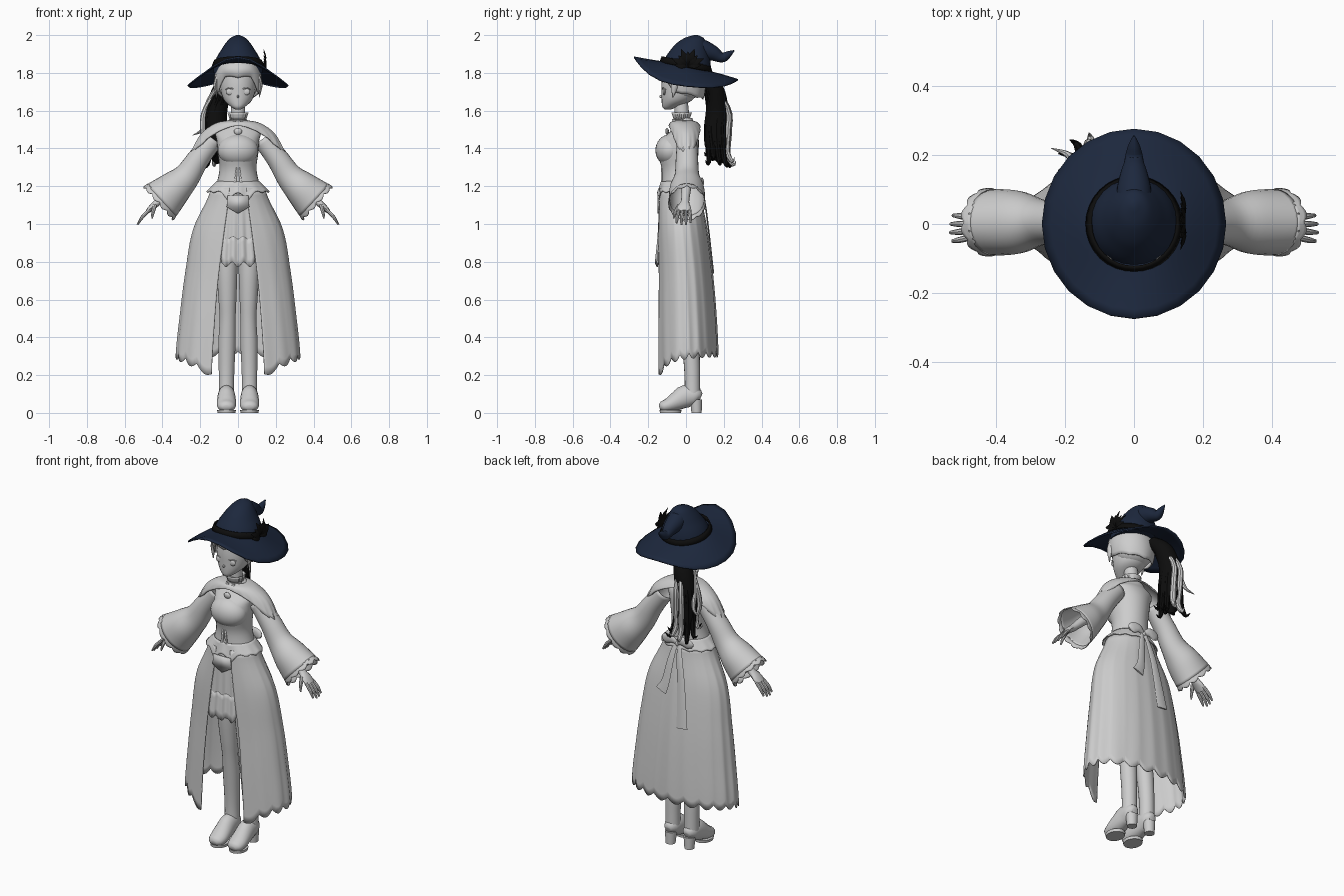
import bpy, bmesh, math, random
from math import sin, cos, pi, exp
from mathutils import Vector, Matrix

random.seed(4)
cube = bpy.data.objects.get("Cube")
if cube:
    bpy.data.objects.remove(cube)


def material(name, color):
    m = bpy.data.materials.new(name)
    m.use_nodes = True
    m.diffuse_color = (*color, 1)
    m.node_tree.nodes["Principled BSDF"].inputs["Base Color"].default_value = (*color, 1)
    return m


GREY = material("pale grey", (0.61, 0.61, 0.61))
NAVY = material("navy felt", (0.012, 0.021, 0.047))
BLACK = material("black", (0.004, 0.004, 0.004))
X, Y = Vector((1, 0, 0)), Vector((0, 1, 0))
parts = []


def finish(name, bm, mat, thick=0):
    bmesh.ops.recalc_face_normals(bm, faces=bm.faces)
    mesh = bpy.data.meshes.new(name)
    bm.to_mesh(mesh)
    bm.free()
    mesh.materials.append(mat)
    ob = bpy.data.objects.new(name, mesh)
    bpy.context.collection.objects.link(ob)
    if thick:
        mod = ob.modifiers.new("thickness", "SOLIDIFY")
        mod.thickness = thick
        mod.offset = 0
    parts.append(ob)
    return ob


def spline(keys, t):
    """Smooth interpolation through evenly spaced key tuples."""
    s = min(max(t, 0), 1) * (len(keys) - 1)
    i = min(int(s), len(keys) - 2)
    f = s - i
    a, b, c, d = (keys[min(max(j, 0), len(keys) - 1)] for j in range(i - 1, i + 3))
    return [q + f / 2 * (r - p + f * (2 * p - 5 * q + 4 * r - w + f * (3 * (q - r) + w - p)))
            for p, q, r, w in zip(a, b, c, d)]


def surface(name, f, nu, nv, mat, wrap=True, caps=False, thick=0):
    """Grid surface from f(u, v); u runs around, v runs along."""
    bm = bmesh.new()
    cols = nu if wrap else nu + 1
    rows = [[bm.verts.new(f(i / nu, j / nv)) for i in range(cols)] for j in range(nv + 1)]
    for r0, r1 in zip(rows, rows[1:]):
        for i in range(nu):
            k = (i + 1) % cols
            bm.faces.new((r0[i], r0[k], r1[k], r1[i]))
    if caps:
        bm.faces.new(rows[0])
        bm.faces.new(rows[-1])
    return finish(name, bm, mat, thick)


def tube(name, keys, mat, n=12, steps=14, ref=X, caps=True, thick=0):
    """Tube along x, y, z keys with two radii; the second radius lies along ref."""
    def f(u, v):
        x, y, z, a, b = spline(keys, v)
        t = Vector(spline(keys, v + .01)[:3]) - Vector(spline(keys, v - .01)[:3])
        t.normalize()
        side = t.cross(ref).normalized()
        up = side.cross(t)
        return Vector((x, y, z)) + side * max(a, .001) * cos(u * 2 * pi) + up * max(b, .001) * sin(u * 2 * pi)
    return surface(name, f, n, steps, mat, True, caps, thick)


def stack(name, keys, mat, n=24, steps=24):
    """Closed body of level ellipses: x, y, z, x radius, y radius."""
    def f(u, v):
        x, y, z, a, b = spline(keys, v)
        return Vector((x + a * sin(u * 2 * pi), y - b * cos(u * 2 * pi), z))
    return surface(name, f, n, steps, mat, True, True)


def ball(name, pos, size, mat, n=16):
    bm = bmesh.new()
    bmesh.ops.create_uvsphere(bm, u_segments=n, v_segments=n // 2 + 2, radius=1,
                              matrix=Matrix.Translation(pos) @ Matrix.Diagonal((*size, 1)))
    return finish(name, bm, mat)


def plate(name, outline, y, mat):
    bm = bmesh.new()
    bm.faces.new([bm.verts.new((x, y, z)) for x, z in outline])
    return finish(name, bm, mat, .008)


# Hat: drooping brim, round crown with a bent tip, band and leaf spray
def brim(u, v):
    c = cos(u * 2 * pi)
    inner = 1.832 + .025 * c
    outer = 1.73 + .03 * (c + c ** 2 + c ** 3) + .063 * c ** 4
    return Vector(((.115 + .15 * v) * sin(u * 2 * pi), -(.115 + .16 * v) * c, inner + (outer - inner) * v ** 1.2))


surface("hat_brim", brim, 24, 6, NAVY, thick=.008)
stack("hat_crown", [(0, 0, 1.8, .13, .13), (0, .003, 1.84, .128, .128), (0, .008, 1.88, .114, .118),
                    (0, .017, 1.92, .09, .1), (0, .028, 1.955, .067, .08), (0, .043, 1.985, .04, .05),
                    (0, .052, 2, .008, .01)], NAVY)
tip = [(.05, 1.94, .05), (.1, 1.92, .05), (.145, 1.903, .04), (.178, 1.885, .029), (.2, 1.883, .025),
       (.227, 1.9, .017), (.255, 1.918, .003)]
tube("hat_tip", [(0, y, z, r, r) for y, z, r in tip], NAVY, 20, 20)


def band(u, v):
    c, r = cos(u * 2 * pi), .137 - .012 * v
    return Vector((r * sin(u * 2 * pi), -r * c, 1.83 + .025 * c + .032 * v))


surface("hat_band", band, 32, 2, BLACK, thick=.008)
for i in range(9):
    a = -1.6 + i * .4
    L = .07 + .02 * (i % 2)
    base, end = Vector((.133, .01, 1.84)), Vector((.135, .01 + L * sin(a), 1.843 + L * cos(a)))
    mid = base.lerp(end, .5) + X * .012
    tube(f"hat_leaf_{i}", [(*base, .006, .003), (*mid, .018, .004), (*end, .001, .001)],
         BLACK, 6, 6, Vector((1, 0, .3)))

# Head, face and hair
stack("head", [(0, -.097, 1.605, .012, .014), (0, -.085, 1.62, .036, .04), (0, -.052, 1.65, .07, .077),
               (0, -.036, 1.69, .088, .094), (0, -.03, 1.75, .096, .1), (0, -.02, 1.81, .09, .1),
               (0, -.02, 1.86, .05, .06)], GREY)
ball("nose", (0, -.131, 1.675), (.005, .01, .008), GREY, 8)
ball("mouth", (0, -.12, 1.64), (.012, .004, .003), GREY, 8)
for s in (-1, 1):
    ball("eye", (s * .042, -.115, 1.7), (.022, .008, .018), GREY)
    tube("eyelid", [(s * .02, -.126, 1.712, .002, .002), (s * .043, -.124, 1.721, .003, .003),
                    (s * .066, -.106, 1.712, .002, .002)], GREY, 6, 8, Y)
    tube("side_lock", [(s * .1, -.06, 1.8, .012, .02), (s * .119, -.06, 1.74, .011, .02),
                       (s * .112, -.07, 1.67, .002, .003)], GREY, 8, 10, Y)


def hair(u, v):
    a = pi - abs(u - .5) * 2 * pi
    low = 1.775 - .085 * min(1, max(0, (a - .7) / .5)) - .03 * max(0, -cos(a)) + .008 * abs(sin(a * 4))
    bulge = .1 + .022 * sin(pi * min(1, v * .85))
    ang = u * 2 * pi
    return Vector((bulge * sin(ang), -.022 - bulge * cos(ang), 1.855 + (low - 1.855) * v))


surface("hair_cap", hair, 48, 10, GREY, thick=.008)
ball("hair_nape", (0, -.005, 1.715), (.1, .085, .06), GREY)

# Ponytail with loose strands
tail = [(-.05, .09, 1.78, .03), (-.085, .15, 1.71, .05), (-.115, .165, 1.6, .06), (-.12, .16, 1.5, .065),
        (-.115, .168, 1.4, .062), (-.11, .185, 1.32, .01)]
tube("ponytail", [(x, y, z, r, r) for x, y, z, r in tail], BLACK, 14, 20)
for i in range(11):
    a = i * 2 * pi / 11
    dx, dy = cos(a), sin(a)
    end = 1.3 + random.random() * .08
    pale = i in (2, 3, 6)
    k = 1.15 if pale else .85
    tube(f"ponytail_strand_{i}",
         [(-.06 + .02 * dx, .11 + .02 * dy, 1.76, .008, .008),
          (-.115 + .052 * k * dx, .165 + .052 * k * dy, 1.61, .014, .014),
          (-.12 + .06 * k * dx, .16 + .06 * k * dy, 1.5, .016, .016),
          (-.115 + .06 * dx, .17 + .05 * dy, end + .06, .016, .016),
          (-.115 + .08 * dx, .18 + .07 * dy, end, .01, .01),
          (-.115 + .11 * dx, .18 + .085 * dy, end + .02, .001, .001)], GREY if pale else BLACK, 8, 16)
tube("long_side_strand", [(-.1, .09, 1.74, .01, .01), (-.15, .14, 1.66, .014, .014), (-.175, .17, 1.58, .014, .014),
                          (-.19, .2, 1.5, .01, .01), (-.24, .22, 1.47, .001, .001)], GREY, 8, 16)

# Torso, neck and collar
stack("torso", [(0, 0, 1.56, .04, .035), (0, -.005, 1.525, .075, .045), (0, -.012, 1.49, .12, .07),
                (0, -.032, 1.44, .112, .1), (0, -.043, 1.38, .108, .109), (0, -.034, 1.29, .098, .094),
                (0, -.034, 1.2, .118, .095), (0, -.035, 1.12, .15, .1)], GREY, 32, 28)
ball("bust", (0, -.083, 1.39), (.108, .079, .085), GREY, 28)
stack("neck", [(0, -.017, 1.52, .046, .044), (0, -.02, 1.56, .04, .04), (0, -.023, 1.6, .038, .038),
               (0, -.028, 1.66, .036, .036)], GREY)
surface("collar_frill", lambda u, v: Vector(((.04 + .012 * v + .003 * cos(u * 28 * pi)) * sin(u * 2 * pi),
        -.023 - (.04 + .012 * v) * cos(u * 2 * pi), 1.555 + .035 * v)), 56, 3, GREY, thick=.004)
ball("brooch", (0, -.1, 1.49), (.022, .01, .018), GREY, 8)
for s in (-1, 1):
    plate("neck_bow", [(0, 1.537), (s * .028, 1.555), (s * .024, 1.515)], -.07, GREY)
    plate("vest_placket", [(s * .004, 1.3), (s * .01, 1.3), (s * .03, 1.16), (s * .012, 1.15)], -.129, GREY)


# Shoulder cape, higher at the chest and the nape
def cape(u, v):
    a = u * 2 * pi
    t = v * (.42 + .58 * sin(a) ** 2)
    y, z, rx, ry = spline([(-.01, 1.545, .055, .045), (-.01, 1.53, .12, .075), (0, 1.475, .195, .092),
                           (0, 1.38, .247, .1)], t)
    w = 1 + .02 * v ** 4 * cos(a * 22)
    return Vector((rx * w * sin(a), y - ry * w * cos(a), z))


surface("shoulder_cape", cape, 88, 12, GREY, thick=.006)

# Sleeves, lace cuffs and hands
for s in (-1, 1):
    side = "left" if s > 0 else "right"
    sleeve = [(.13, 1.45, .05, .05), (.21, 1.345, .056, .056), (.27, 1.255, .068, .063),
              (.335, 1.19, .09, .088), (.405, 1.125, .112, .094)]
    tube(side + "_sleeve", [(s * x, .005, z, a, b) for x, z, a, b in sleeve], GREY, 24, 18, Y, False, .006)

    def lace(u, v):
        a = u * 2 * pi
        k = 1 + .06 * v
        out = .035 * v * (.6 + .4 * abs(sin(a * 6)))
        across = .112 * cos(a) * k
        return Vector((s * (.4 + across * .66 + out * .7), .005 + .092 * k * sin(a), 1.13 + across * .74 - out * .7))

    surface(side + "_cuff_lace", lace, 72, 3, GREY, thick=.004)
    tube(side + "_forearm", [(s * .27, 0, 1.26, .035, .035), (s * .36, 0, 1.18, .026, .026),
                             (s * .42, -.005, 1.12, .02, .022), (s * .455, -.01, 1.09, .016, .036),
                             (s * .48, -.01, 1.065, .012, .034)], GREY, 12, 14, Y)
    for i in range(4):
        y = -.038 + i * .019
        reach = .075 - .008 * abs(i - 1.4)
        tube(f"{side}_finger_{i}", [(s * .47, y, 1.075, .009, .009),
             (s * (.475 + reach * .45), y * 1.2, 1.075 - reach * .55, .009, .009),
             (s * (.475 + reach * .8), y * 1.3, 1.075 - reach * 1.1, .005, .005)], GREY, 8, 8, Y)
    tube(side + "_thumb", [(s * .44, -.035, 1.1, .012, .012), (s * .45, -.058, 1.06, .009, .009),
                           (s * .455, -.066, 1.03, .004, .004)], GREY, 8, 8)


# Flared waist frill with pointed front tabs
def peplum(u, v):
    a = u * 2 * pi
    front = min(a, 2 * pi - a)
    r = 1 + .01 * v * cos(a * 14)
    drop = .055 + .045 * exp(-((front - .3) / .16) ** 2) + .004 * cos(a * 14)
    return Vector(((.112 + .053 * v) * r * sin(a), -.034 - (.096 + .02 * v) * r * cos(a), 1.225 - drop * v))


surface("waist_frill", peplum, 84, 6, GREY, thick=.005)
plate("vest_point", [(-.055, 1.15), (.055, 1.15), (.06, 1.09), (0, 1.055), (-.06, 1.09)], -.148, GREY)


# Long skirt, open at the front, with scalloped hem
def skirt(u, v):
    cy, rx, ry, gap = spline([(-.035, .14, .108, .045), (-.02, .235, .13, .075), (-.007, .275, .145, .105),
                              (0, .303, .157, .125), (.005, .325, .163, .138)], v)
    a0 = math.asin(gap / rx)
    a = a0 + u * 2 * (pi - a0)
    front = min(a, 2 * pi - a) - a0
    hem = .325 - .12 * exp(-front / .48) - .03 * abs(sin(u * 18 * pi))
    w = 1 + .009 * v * cos(u * 28 * pi)
    return Vector((rx * w * sin(a), cy - ry * w * cos(a), 1.19 + (hem - 1.19) * v))


surface("skirt", skirt, 144, 24, GREY, False, thick=.005)


# Ruffled front panel and shorts
def panel(u, v):
    x = 2 * u - 1
    return Vector((x * (.06 + .028 * v), -.138 - .012 * v + .012 * x * x + .005 * v * cos(x * 11),
                   1.16 - v * (.36 + .012 * cos(x * 9))))


surface("front_panel", panel, 36, 10, GREY, False, thick=.005)
surface("panel_ruffle", lambda u, v: panel(u, .62 + .42 * v) + Vector((0, -.008 * v, 0)), 36, 4, GREY, False, thick=.004)
stack("shorts", [(0, -.035, 1.16, .13, .09), (0, -.03, 1.05, .135, .095), (0, -.025, .92, .125, .09),
                 (0, -.025, .8, .108, .085)], GREY)

# Back bow and streamers
for s, end, y in ((-1, .74, .145), (1, .92, .125)):
    tube("bow_streamer", [(s * .01, .08, 1.2, .004, .012), (s * .03, .102, 1.1, .004, .02),
                          (s * .05, .118, .98, .004, .025), (s * .075, y, end, .004, .035)], GREY, 8, 12)
    tube("bow_loop", [(0, .078, 1.2, .008, .008), (s * .04, .085, 1.22, .026, .01), (s * .08, .08, 1.21, .028, .01),
                      (s * .095, .075, 1.2, .01, .006)], GREY, 10, 12, Y)
ball("bow_knot", (0, .078, 1.2), (.016, .012, .018), GREY, 10)

# Legs and heeled boots
for s in (-1, 1):
    side = "left" if s > 0 else "right"
    leg = [(.06, -.02, .88, .058), (.058, -.015, .74, .055), (.056, -.005, .6, .048), (.055, .005, .5, .043),
           (.058, .022, .38, .046), (.06, .031, .26, .043), (.061, .034, .17, .041), (.061, .034, .08, .042)]
    stack(side + "_leg", [(s * x, y, z, r, r) for x, y, z, r in leg], GREY, 18, 28)
    foot = [(.078, .08, .016, .018), (.055, .09, .045, .04), (0, .088, .06, .046), (-.045, .065, .051, .05),
            (-.09, .042, .038, .051), (-.125, .032, .029, .042), (-.14, .027, .012, .02)]
    tube(side + "_boot", [(s * .061, y, z, a, b) for y, z, a, b in foot], GREY, 18, 18)
    stack(side + "_sole", [(s * .061, -.082, 0, .047, .056), (s * .061, -.082, .016, .05, .058)], GREY, 20, 1)
    stack(side + "_heel", [(s * .061, .056, 0, .027, .027), (s * .061, .053, .07, .034, .032)], GREY, 16, 1)

bpy.ops.object.select_all(action="DESELECT")
for ob in parts:
    ob.select_set(True)
bpy.context.view_layer.objects.active = parts[0]
bpy.ops.object.shade_smooth_by_angle(angle=math.radians(40))
